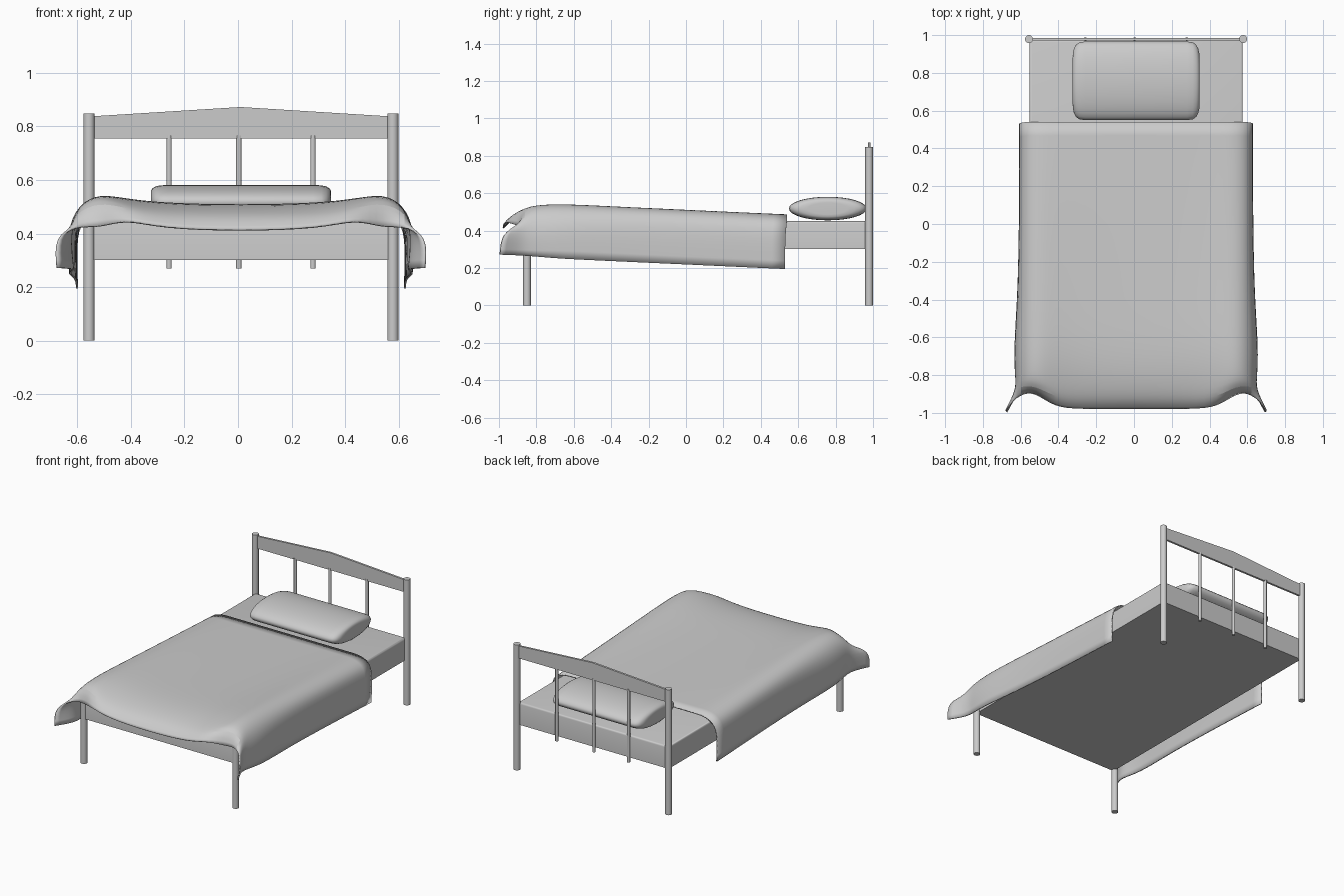
import bpy, bmesh, math

if "Cube" in bpy.data.objects:
    bpy.data.objects.remove(bpy.data.objects["Cube"])

CX = 0.011  # centre line of the frame


def finish(name, bm, angle=40):
    bmesh.ops.recalc_face_normals(bm, faces=bm.faces[:])
    me = bpy.data.meshes.new(name)
    bm.to_mesh(me)
    bm.free()
    ob = bpy.data.objects.new(name, me)
    bpy.context.collection.objects.link(ob)
    bpy.ops.object.select_all(action='DESELECT')
    ob.select_set(True)
    bpy.context.view_layer.objects.active = ob
    bpy.ops.object.shade_smooth_by_angle(angle=math.radians(angle))
    return ob


def rod(name, x, y, z0, z1, r, sides=20):
    bm = bmesh.new()
    bmesh.ops.create_cone(bm, cap_ends=True, segments=sides, radius1=r, radius2=r, depth=z1 - z0)
    bmesh.ops.translate(bm, verts=bm.verts, vec=(x, y, (z0 + z1) / 2))
    return finish(name, bm)


def loft(bm, rings, closed):
    vs = [[bm.verts.new(p) for p in r] for r in rings]
    n = len(vs[0])
    for a, b in zip(vs, vs[1:]):
        for i in range(n if closed else n - 1):
            j = (i + 1) % n
            bm.faces.new((a[i], a[j], b[j], b[i]))
    return vs


# posts and legs
for side, tag in ((-1, "left"), (1, "right")):
    x = CX + side * 0.567
    rod("head_post_" + tag, x, 0.979, 0, 0.847, 0.021)
    rod("foot_leg_" + tag, x, -0.85, 0, 0.44, 0.021)

# headboard spindles
for i, x in enumerate((-0.257, 0.003, 0.28)):
    rod("spindle_%d" % (i + 1), x, 0.979, 0.27, 0.765, 0.010, 14)

# headboard rail with a shallow peak
bm = bmesh.new()
outline = [(-0.55, 0.755), (0.57, 0.755), (0.57, 0.837), (0.01, 0.872), (-0.55, 0.837)]
face = bm.faces.new([bm.verts.new((x, 0.972, z)) for x, z in outline])
ext = bmesh.ops.extrude_face_region(bm, geom=[face])
bmesh.ops.translate(bm, verts=[v for v in ext["geom"] if isinstance(v, bmesh.types.BMVert)],
                    vec=(0, 0.014, 0))
finish("headboard_rail", bm, 20)

# mattress
bm = bmesh.new()
bmesh.ops.create_cube(bm, size=1)
bmesh.ops.scale(bm, verts=bm.verts, vec=(1.128, 1.835, 0.15))
bmesh.ops.translate(bm, verts=bm.verts, vec=(CX, 0.0575, 0.376))
top = [e for e in bm.edges if all(v.co.z > 0.44 for v in e.verts)]
bmesh.ops.bevel(bm, geom=top, offset=0.012, segments=3, affect='EDGES', profile=0.5)
finish("mattress", bm)

# pillow: elliptical section, softly rounded ends
bm = bmesh.new()
N = 32
ends = [(0.336, 0.5), (0.335, 0.70), (0.329, 0.82), (0.318, 0.92), (0.30, 0.98), (0.27, 1.0)]
rings = []
for x, s in [(-x, s) for x, s in ends] + [(x, s) for x, s in reversed(ends)]:
    rings.append([(CX + x,
                   0.758 + 0.208 * s * math.cos(2 * math.pi * k / N),
                   0.518 + 0.063 * s * math.sin(2 * math.pi * k / N)) for k in range(N)])
vs = loft(bm, rings, True)
bm.faces.new(vs[0])
bm.faces.new(vs[-1])
finish("pillow", bm, 60)

# blanket: half sections from the centre out to the side hem
cols = [0, 0.3, 0.44, 0.53, 0.60, 0.618, 0.612]
halves = []
for y in (0.54, 0.25, -0.1, -0.4, -0.66):
    t = (0.54 - y) / 1.2
    mid, edge, hem = 0.483 + 0.022 * t, 0.483 + 0.062 * t, 0.195 + 0.055 * t
    zs = [mid, mid + 0.2 * (edge - mid), mid + 0.7 * (edge - mid), edge,
          edge - 0.035, (edge + hem) / 2 + 0.03, hem]
    halves.append([(x + (0.03 * t ** 4 if i > 4 else 0), y - (0.01 if i > 4 else 0), z)
                   for i, (x, z) in enumerate(zip(cols, zs))])
# foot end, with corners folded out into small fins
halves += [
    [(0, -.82, .494), (.3, -.82, .497), (.44, -.81, .52), (.53, -.78, .545),
     (.61, -.79, .50), (.645, -.80, .39), (.63, -.80, .262)],
    [(0, -.935, .462), (.3, -.935, .465), (.43, -.93, .495), (.53, -.86, .53),
     (.62, -.87, .48), (.635, -.87, .39), (.62, -.88, .268)],
    [(0, -.977, .41), (.3, -.977, .42), (.43, -.968, .455), (.53, -.89, .42),
     (.61, -.89, .43), (.695, -.985, .39), (.685, -.995, .272)],
]
bm = bmesh.new()
loft(bm, [[(CX - x, y, z) for x, y, z in reversed(h[1:])] + [(CX + x, y, z) for x, y, z in h]
          for h in halves], False)
blanket = finish("blanket", bm, 60)
sub = blanket.modifiers.new("smooth", 'SUBSURF')
sub.levels = sub.render_levels = 2
sub.boundary_smooth = 'PRESERVE_CORNERS'
sol = blanket.modifiers.new("thickness", 'SOLIDIFY')
sol.thickness = 0.008
sol.offset = 0
